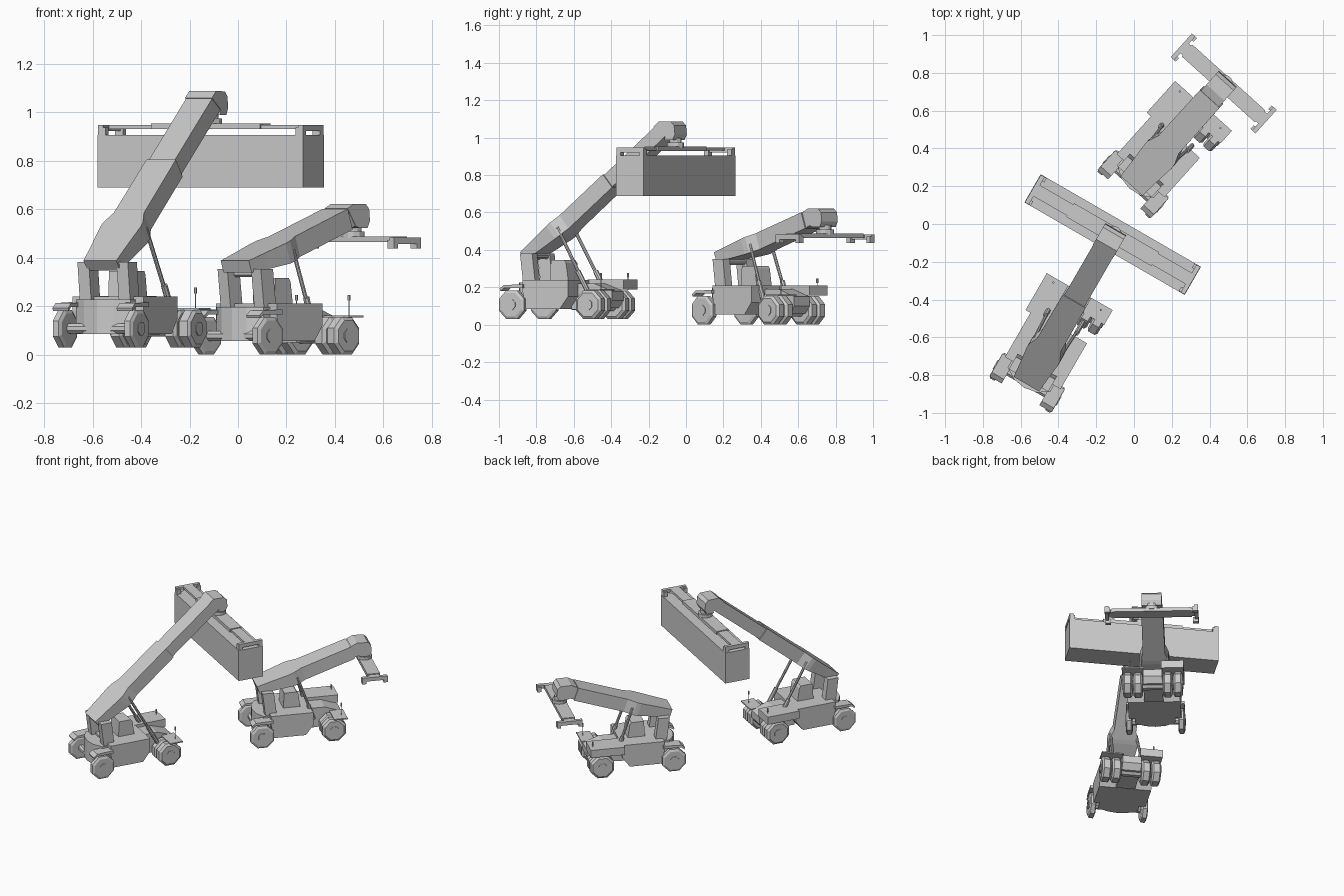
import bpy, bmesh, math
from mathutils import Matrix, Vector

if "Cube" in bpy.data.objects:
    bpy.data.objects.remove(bpy.data.objects["Cube"])


def build(name, rings, M, caps=True):
    """Skin a list of equal-length vertex loops into a closed shell."""
    bm = bmesh.new()
    loops = [[bm.verts.new(M @ Vector(p)) for p in ring] for ring in rings]
    n = len(loops[0])
    for a, b in zip(loops, loops[1:]):
        for i in range(n):
            bm.faces.new((a[i], a[(i + 1) % n], b[(i + 1) % n], b[i]))
    if caps:
        bm.faces.new(loops[0])
        bm.faces.new(loops[-1])
    bmesh.ops.recalc_face_normals(bm, faces=bm.faces)
    me = bpy.data.meshes.new(name)
    bm.to_mesh(me)
    bm.free()
    ob = bpy.data.objects.new(name, me)
    bpy.context.collection.objects.link(ob)
    return ob


def box(name, M, x, y, z):
    ring = lambda h: [(x[0], y[0], h), (x[1], y[0], h), (x[1], y[1], h), (x[0], y[1], h)]
    return build(name, [ring(z[0]), ring(z[1])], M)


def side_prism(name, M, x, prof):
    """Profile in (forward, up), extruded across the vehicle."""
    return build(name, [[(k, a, b) for a, b in prof] for k in x], M)


def plan_prism(name, M, z, prof):
    """Profile in plan, extruded upwards."""
    return build(name, [[(a, b, k) for a, b in prof] for k in z], M)


def rod(name, M, p, q, r, n=8):
    p, q = Vector(p), Vector(q)
    R = (q - p).to_track_quat('Z', 'Y').to_matrix()
    ring = [R @ Vector((r * math.cos(2 * math.pi * (i + .5) / n),
                        r * math.sin(2 * math.pi * (i + .5) / n), 0)) for i in range(n)]
    return build(name, [[p + v for v in ring], [q + v for v in ring]], M)


def wheel(name, M, x, y, width, r=.077):
    """Eight-sided tyre with chamfered shoulders, standing on a flat."""
    R = r / math.cos(math.pi / 8)
    rings = []
    for dx, k in ((-.5, .82), (-.32, 1), (.32, 1), (.5, .82)):
        rings.append([(x + dx * width, y + k * R * math.cos((i + .5) * math.pi / 4),
                       r + k * R * math.sin((i + .5) * math.pi / 4)) for i in range(8)])
    build(name, rings, M)
    out = math.copysign(1, x)
    rod(name + "_hub", M, (x, y, r), (x + out * (width * .5 + .004), y, r), .03)


def reach_truck(tag, loc, heading, lift, length, spread, ram_base):
    M = Matrix.Translation(loc) @ Matrix.Rotation(math.radians(heading - 90), 4, 'Z')
    e = math.radians(lift)
    ce, se = math.cos(e), math.sin(e)

    def along(s, t):            # boom coordinates to (forward, up)
        s, t = s - .08, t + .03
        return .073 + s * ce - t * se, .385 + s * se + t * ce

    # chassis
    side_prism(tag + "_main_body", M, (-.17, .17),
               [(.08, .055), (.29, .055), (.34, .12), (.34, .21), (.06, .21), (.06, .15)])
    plan_prism(tag + "_counterweight", M, (.055, .197),
               [(-.13, .1), (-.13, .02), (-.07, -.018), (0, -.03),
                (.07, -.018), (.13, .02), (.13, .1)])
    side_prism(tag + "_front_frame", M, (-.062, .062),
               [(.3, .05), (.52, .06), (.55, .10), (.55, .15), (.44, .19), (.3, .19)])
    box(tag + "_left_deck", M, (-.2, -.055), (.33, .555), (.157, .211))
    box(tag + "_right_mudguard", M, (.055, .2), (.47, .56), (.153, .161))

    # cab with raked front
    side_prism(tag + "_cab", M, (-.06, .06),
               [(.165, .2), (.28, .2), (.265, .3), (.255, .315), (.172, .315)])

    # axles
    rod(tag + "_rear_axle", M, (-.16, 0, .077), (.16, 0, .077), .022)
    rod(tag + "_front_axle", M, (-.18, .475, .077), (.18, .475, .077), .035)

    base = (ram_base, .13)
    top = along(.265, -.045)
    for s, side in ((-1, "left"), (1, "right")):
        n = f"{tag}_{side}_"
        # tyres, single at the rear and twin at the front
        wheel(n + "rear_wheel", M, s * .17, 0, .042)
        wheel(n + "front_inner_wheel", M, s * .096, .475, .06)
        wheel(n + "front_outer_wheel", M, s * .163, .475, .06)
        # rear mudguard
        xs = sorted((s * .115, s * .19))
        side_prism(n + "rear_mudguard", M, xs,
                   [(-.065, .15), (-.045, .166), (.07, .166), (.07, .186), (-.045, .182), (-.07, .162)])
        # boom support post, leaning back
        xs = sorted((s * .066, s * .12))
        side_prism(n + "boom_post", M, xs, [(.035, .19), (.11, .19), (.09, .352), (.015, .352)])
        # lift ram: thick sleeve and thin piston
        mid = [base[i] + (top[i] - base[i]) * .35 for i in (0, 1)]
        rod(n + "ram_sleeve", M, (s * .095, *base), (s * .095, *mid), .014)
        rod(n + "ram_piston", M, (s * .095, *base), (s * .085, *top), .009)
        # marker lamp on a stalk
        rod(n + "lamp_stalk", M, (s * .145, .53, .155), (s * .145, .53, .225), .0025, 6)
        rod(n + "lamp", M, (s * .145, .53, .222), (s * .145, .53, .246), .006, 6)
    rod(tag + "_boom_pivot", M, (-.118, .07, .335), (.118, .07, .335), .016)

    # boom: flared outer stage and slimmer inner stage
    def stage(name, secs):
        rings = []
        for s, w, t, b in secs:
            hi, lo = along(s, t), along(s, b)
            rings.append([(-w, *lo), (w, *lo), (w, *hi), (-w, *hi)])
        build(name, rings, M)

    stage(tag + "_boom_outer", [(0, .078, 0, -.052), (.1, .085, 0, -.07), (.22, .096, 0, -.088),
                                (.25, .094, 0, -.09), (.31, .072, 0, -.09), (.655, .07, 0, -.09)])
    stage(tag + "_boom_inner", [(.4, .062, -.005, -.085), (length, .062, -.005, -.085)])

    # boom head bending down to the rotator
    ta, tz = along(length, 0)
    low = along(length - .005, -.085)
    side_prism(tag + "_boom_head", M, (-.064, .064),
               [along(length - .03, 0), (ta + .012, tz + .01), (ta + .085, tz + .008),
                (ta + .105, tz - .012), (ta + .11, tz - .06), (ta + .095, tz - .09),
                (ta + .045, tz - .09), low])
    c = ta + .077
    rod(tag + "_rotator_neck", M, (0, c, tz - .11), (0, c, tz - .08), .034, 12)
    rod(tag + "_rotator", M, (0, c, tz - .132), (0, c, tz - .104), .048, 12)

    # spreader: centre beam, sliding arms, end bars with corner locks
    box(tag + "_spreader_beam", M, (-.26, .26), (c - .042, c + .042), (tz - .148, tz - .124))
    for s, side in ((-1, "left"), (1, "right")):
        n = f"{tag}_{side}_"
        xs = sorted((s * .1, s * (spread - .01)))
        box(n + "spreader_arm", M, xs, (c - .034, c + .034), (tz - .147, tz - .13))
        xs = sorted((s * (spread - .024), s * spread))
        box(n + "spreader_end_bar", M, xs, (c - .084, c + .084), (tz - .156, tz - .13))
        for k in (-1, 1):
            ys = sorted((c + k * .058, c + k * .084))
            xs = sorted((s * (spread - .036), s * spread))
            box(n + "corner_lock", M, xs, ys, (tz - .174, tz - .14))
    return M, c, tz


# loaded truck with its boom raised, and empty truck with its boom low
M, c, tz = reach_truck("loaded_truck", (-.566, -.841, .03), 60, 39.5, 1.085, .488, .43)
box("cargo_container", M, (-.49, .49), (c - .086, c + .086), (tz - .388, tz - .172))
reach_truck("empty_truck", (-.005, .211, 0), 48, 19, .69, .302, .36)
